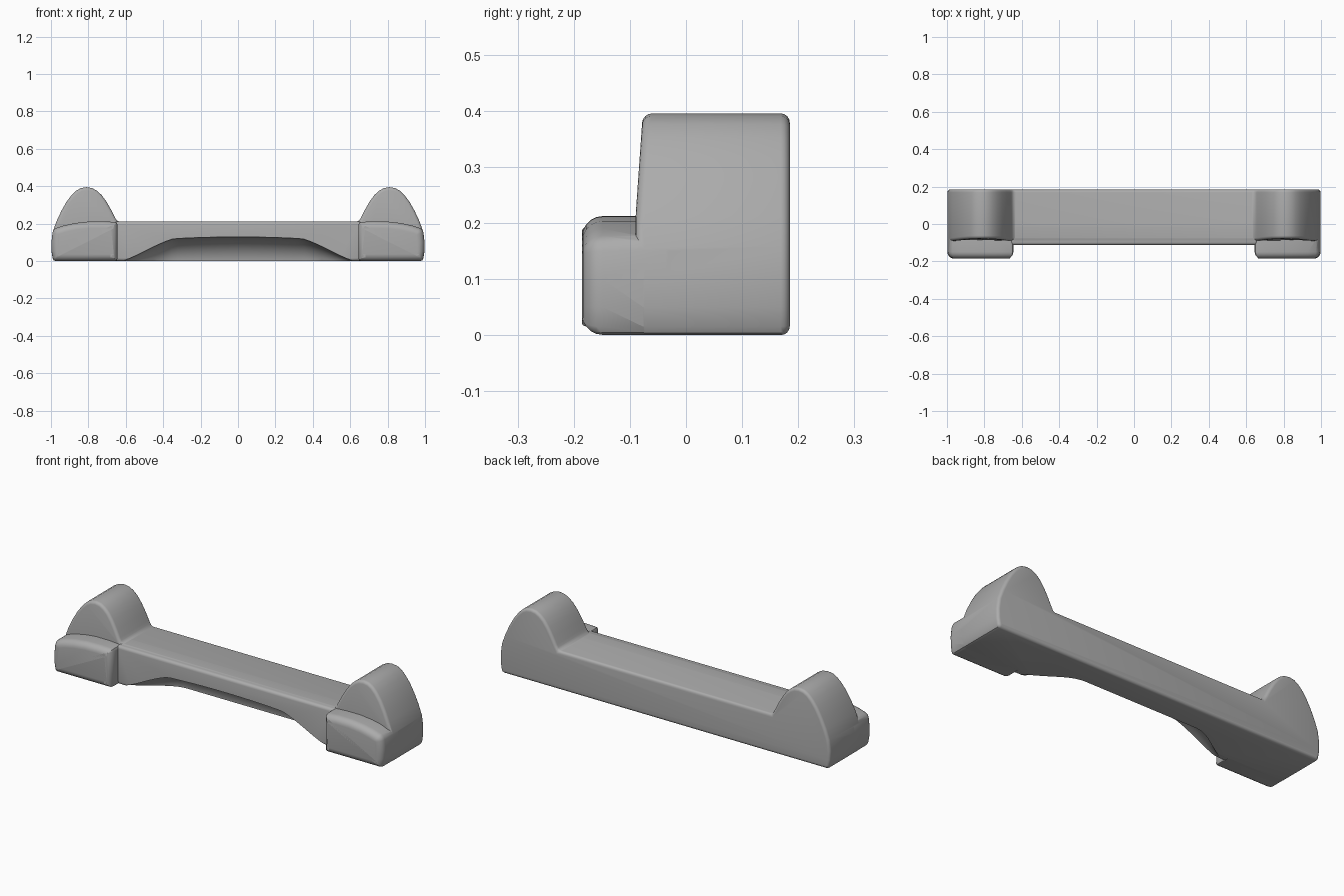
import bpy, bmesh, math

if "Cube" in bpy.data.objects:
    bpy.data.objects.remove(bpy.data.objects["Cube"])


def finish(name, bm):
    bmesh.ops.recalc_face_normals(bm, faces=bm.faces)
    me = bpy.data.meshes.new(name)
    bm.to_mesh(me)
    bm.free()
    ob = bpy.data.objects.new(name, me)
    bpy.context.collection.objects.link(ob)
    return ob


def apply_mods(ob):
    dg = bpy.context.evaluated_depsgraph_get()
    me = bpy.data.meshes.new_from_object(ob.evaluated_get(dg))
    ob.modifiers.clear()
    ob.data = me


def prism(name, profile, y0, y1, bevel, segments=4, limit=58):
    """Extrude an x-z profile along y and round its sharp edges."""
    bm = bmesh.new()
    a = [bm.verts.new((x, y0, z)) for x, z in profile]
    b = [bm.verts.new((x, y1, z)) for x, z in profile]
    n = len(a)
    bm.faces.new(a)
    bm.faces.new(b[::-1])
    for i in range(n):
        j = (i + 1) % n
        bm.faces.new((a[i], b[i], b[j], a[j]))
    ob = finish(name, bm)
    m = ob.modifiers.new("round", 'BEVEL')
    m.width = bevel
    m.segments = segments
    m.limit_method = 'ANGLE'
    m.angle_limit = math.radians(limit)
    m.use_clamp_overlap = False
    apply_mods(ob)
    return ob


def boolean(ob, other, op):
    m = ob.modifiers.new(op, 'BOOLEAN')
    m.operation = op
    m.solver = 'EXACT'
    m.object = other
    apply_mods(ob)
    bpy.data.objects.remove(other)


# Main body: two humps joined by a flat bar, one silhouette
half = [(0.974, 0.0), (0.985, 0.004), (0.991, 0.015), (0.997, 0.05), (0.998, 0.10),
        (0.99, 0.158), (0.97, 0.213), (0.945, 0.267), (0.918, 0.315), (0.89, 0.352),
        (0.865, 0.376), (0.84, 0.390), (0.81, 0.395), (0.78, 0.390), (0.755, 0.376),
        (0.73, 0.354), (0.705, 0.320), (0.68, 0.277), (0.66, 0.237), (0.645, 0.21)]
outline = half + [(-x, z) for x, z in reversed(half)]
body = prism("bracket_body", outline, -0.09, 0.185, 0.016)
# Slight backward lean on the hump fronts
for v in body.data.vertices:
    if v.co.y < 0 and v.co.z > 0.21:
        v.co.y += (v.co.z - 0.21) * 0.07

# Bar front, standing slightly proud of the humps
bar = prism("bar_front", [(-0.66, 0.001), (0.66, 0.001), (0.66, 0.211), (-0.66, 0.211)],
            -0.113, 0.0, 0.016)
boolean(body, bar, 'UNION')

# Finger recess under the bar front: quarter-ellipse sections with varying height
bm = bmesh.new()
rings = []
COUNT = 40
for i in range(COUNT + 1):
    x = -0.644 + 1.288 * i / COUNT
    t = min(1.0, (0.644 - abs(x)) / 0.3)
    s = t * t * (3 - 2 * t)
    h = -0.006 + 0.122 * (0.5 * s + 0.5 * t) + 0.013 * max(0, 1 - (x / 0.4) ** 2)
    d = 0.03 + 0.13 * s
    pts = [(-0.3, -0.1), (-0.3, h)]
    for k in range(9):
        a = math.pi / 2 * k / 8
        pts.append((-0.113 + d * math.sin(a), -0.02 + (h + 0.02) * math.cos(a)))
    pts.append((-0.113 + d, -0.1))
    rings.append([bm.verts.new((x, y, z)) for y, z in pts])
for r, q in zip(rings, rings[1:]):
    for k in range(len(r)):
        j = (k + 1) % len(r)
        bm.faces.new((r[k], r[j], q[j], q[k]))
bm.faces.new(rings[0])
bm.faces.new(rings[-1])
cutter = finish("recess_cutter", bm)
cutter.hide_render = True
boolean(body, cutter, 'DIFFERENCE')

# Rounded front feet with a sloping top
foot = [(0.657, 0.0005), (0.974, 0.0005), (0.9845, 0.0045), (0.9905, 0.015), (0.9965, 0.05),
        (0.9975, 0.10), (0.992, 0.150), (0.986, 0.166), (0.972, 0.177), (0.93, 0.190),
        (0.87, 0.203), (0.80, 0.211), (0.72, 0.212), (0.66, 0.209), (0.650, 0.206),
        (0.645, 0.196), (0.645, 0.0125), (0.6485, 0.004)]
for side in (1, -1):
    f = prism("front_foot", [(side * x, z) for x, z in foot], -0.185, 0.0, 0.036, 5, 75)
    boolean(body, f, 'UNION')

# Dark grey finish
mat = bpy.data.materials.new("dark_grey")
mat.diffuse_color = (0.41, 0.41, 0.41, 1)
mat.use_nodes = True
mat.node_tree.nodes["Principled BSDF"].inputs["Base Color"].default_value = mat.diffuse_color
body.data.materials.clear()
body.data.materials.append(mat)
for p in body.data.polygons:
    p.material_index = 0

bpy.context.view_layer.objects.active = body
body.select_set(True)
bpy.ops.object.shade_smooth_by_angle(angle=math.radians(35))
